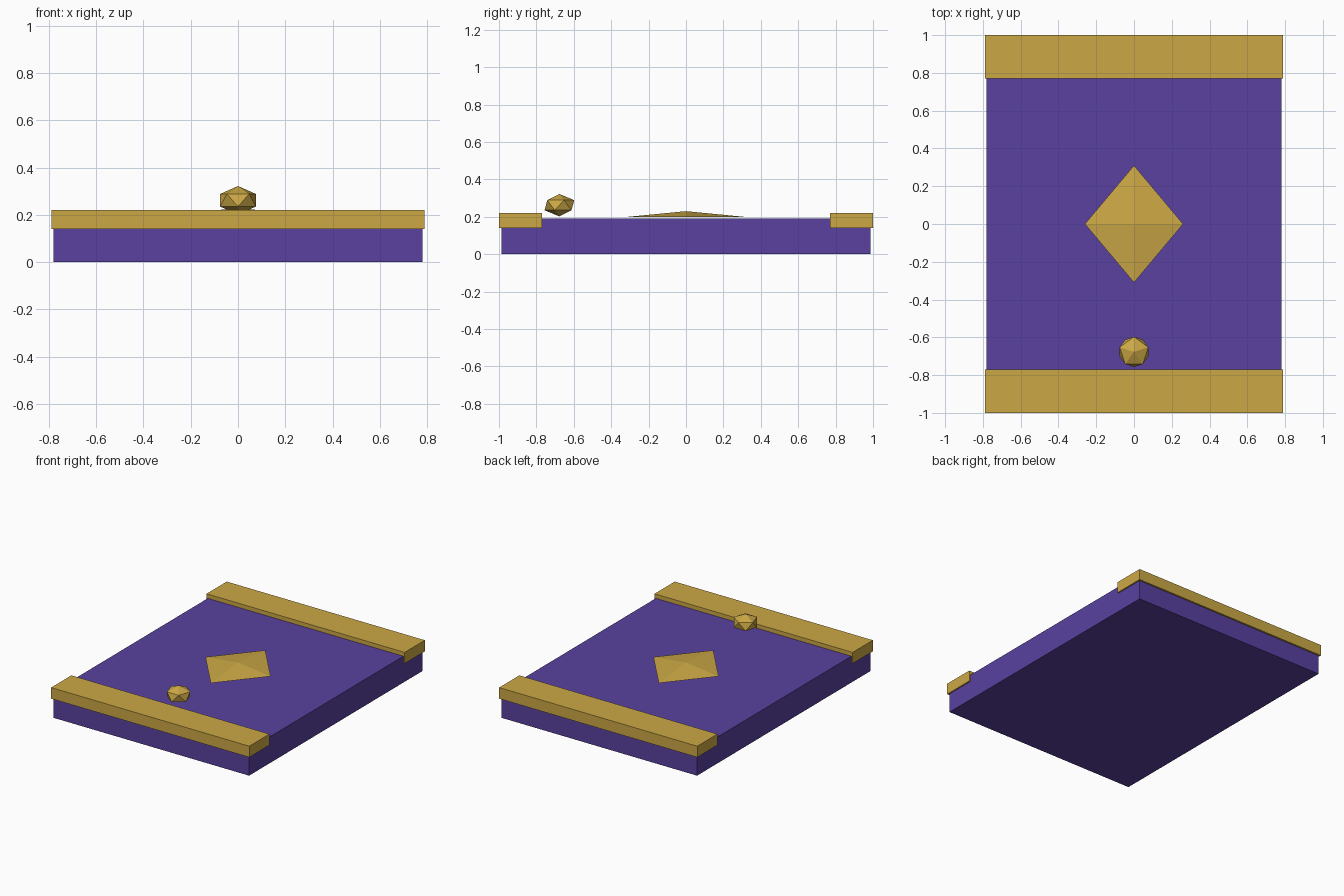
import bpy
from math import radians

cube = bpy.data.objects.get("Cube")
if cube:
    bpy.data.objects.remove(cube, do_unlink=True)


def material(name, rgb):
    mat = bpy.data.materials.new(name)
    mat.use_nodes = True
    mat.diffuse_color = (*rgb, 1)
    mat.node_tree.nodes["Principled BSDF"].inputs["Base Color"].default_value = (*rgb, 1)
    return mat


purple = material("purple", (0.10, 0.053, 0.35))
gold = material("gold", (0.60, 0.39, 0.06))


def finish(name, mat, scale):
    obj = bpy.context.object
    obj.name = name
    obj.scale = scale
    obj.data.materials.append(mat)
    return obj


def box(name, mat, centre, size):
    bpy.ops.mesh.primitive_cube_add(size=1, location=centre)
    return finish(name, mat, size)


# Main slab
box("slab", purple, (0, 0, 0.095), (1.56, 1.975, 0.19))

# Raised bands across both ends
for name, side in (("front_band", -1), ("back_band", 1)):
    box(name, gold, (0, side * 0.885, 0.18), (1.58, 0.23, 0.08))

# Shallow four-sided diamond hovering just above the slab
bpy.ops.mesh.primitive_cone_add(vertices=4, radius1=1, radius2=0, depth=1,
                                location=(0, 0, 0.215))
finish("diamond", gold, (0.26, 0.31, 0.03))

# Flattened faceted knob near the front band
bpy.ops.mesh.primitive_ico_sphere_add(subdivisions=1, radius=1,
                                      location=(0, -0.677, 0.262),
                                      rotation=(0, 0, radians(18)))
finish("knob", gold, (0.089, 0.089, 0.06))
